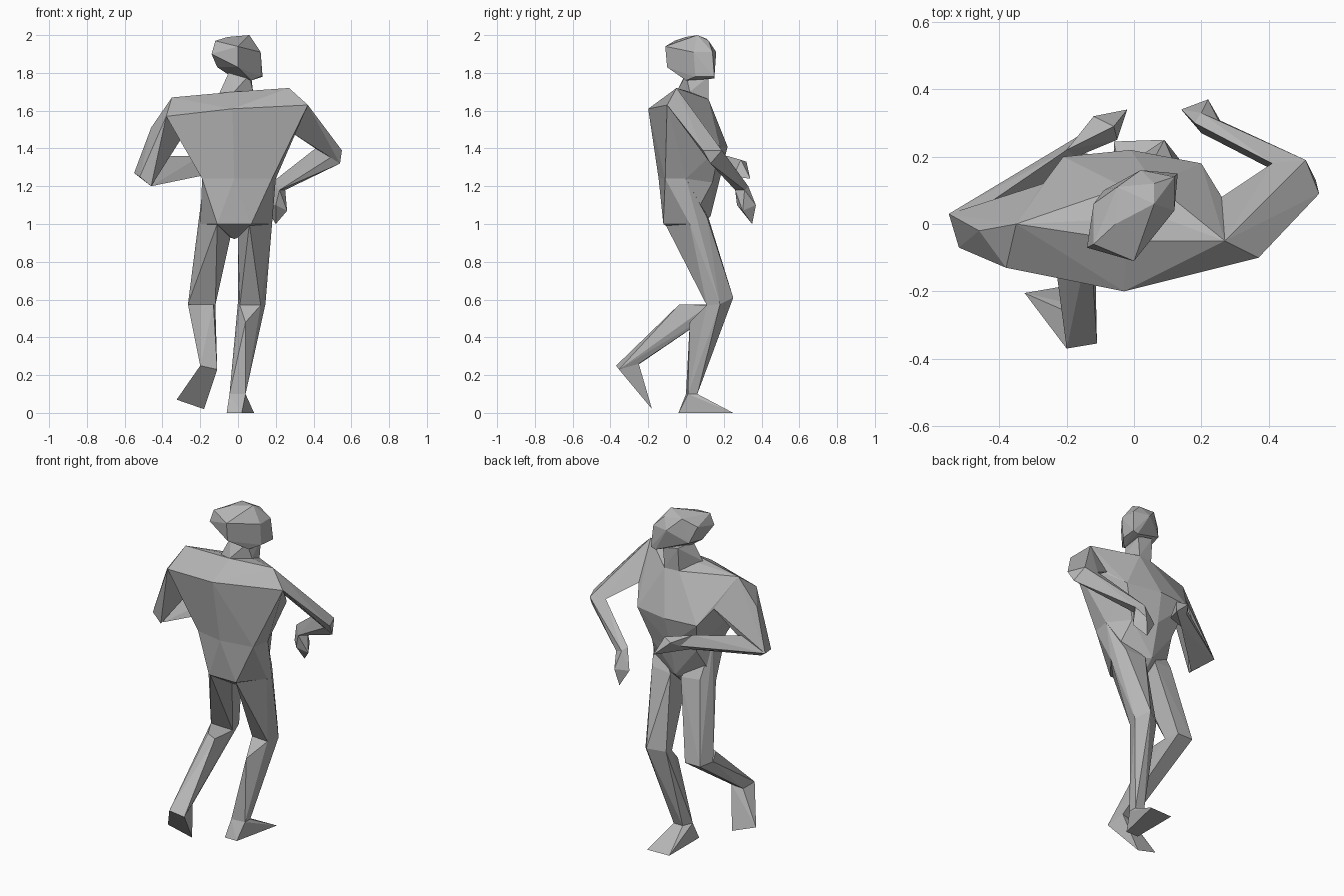
import bpy
import bmesh
from mathutils import Vector

default_cube = bpy.data.objects.get("Cube")
if default_cube:
    bpy.data.objects.remove(default_cube, do_unlink=True)


def make_material(name, value):
    material = bpy.data.materials.new(name)
    material.use_nodes = True
    colour = (value, value, value, 1)
    material.diffuse_color = colour
    shader = material.node_tree.nodes["Principled BSDF"]
    shader.inputs["Base Color"].default_value = colour
    shader.inputs["Roughness"].default_value = 0.8
    return material


clay = make_material("plain grey", 0.47)


def faceted(name, *sections):
    """Skin a low-poly body part around its joint sections."""
    bm = bmesh.new()
    for section in sections:
        for point in section:
            bm.verts.new(Vector(point))
    bmesh.ops.remove_doubles(bm, verts=bm.verts[:], dist=0.002)
    hull = bmesh.ops.convex_hull(bm, input=bm.verts[:])
    loose = [v for v in hull["geom_interior"] if isinstance(v, bmesh.types.BMVert)]
    bmesh.ops.delete(bm, geom=loose, context="VERTS")
    bmesh.ops.dissolve_limit(bm, angle_limit=0.05, verts=bm.verts[:], edges=bm.edges[:])
    bmesh.ops.recalc_face_normals(bm, faces=bm.faces[:])
    mesh = bpy.data.meshes.new(name)
    bm.to_mesh(mesh)
    bm.free()
    mesh.materials.append(clay)
    part = bpy.data.objects.new(name, mesh)
    bpy.context.scene.collection.objects.link(part)
    return part


def limb(names, joints):
    """Chain of segments; neighbours share the joint between them."""
    for name, start, end in zip(names, joints, joints[1:]):
        faceted(name, start, end)


# Shared torso sections
right_shoulder = [(-.35, 0, 1.67), (-.38, -.13, 1.57), (-.27, .12, 1.5)]
left_shoulder = [(.27, -.05, 1.72), (.37, -.1, 1.63), (.26, .08, 1.5)]
upper_back = [(-.03, -.2, 1.61)]
chest_front = [(-.01, .22, 1.41), (.2, .18, 1.41), (-.21, .2, 1.41)]
collar = [(-.1, -.02, 1.69), (.08, .02, 1.7), (.06, .12, 1.66), (-.03, .11, 1.66),
          (-.02, -.05, 1.7)]
right_flank = [(-.18, 0, 1.24)]
left_flank = [(.2, 0, 1.24)]
waist = right_flank + left_flank + [
    (-.02, -.145, 1.24), (-.19, -.11, 1.24), (.18, -.11, 1.24),
    (-.02, .18, 1.24), (.13, .14, 1.22), (-.16, .13, 1.22)]
pelvis = [(-.11, -.12, 1), (.07, -.12, 1), (-.2, 0, 1), (.18, .02, 1),
          (-.02, .13, 1.04), (-.02, 0, .92)]

faceted("chest", right_shoulder, left_shoulder, upper_back, chest_front, collar, waist)
faceted("abdomen", waist, pelvis)

# Neck and turned head
jaw_base = [(-.05, 0, 1.8), (.06, 0, 1.79), (.07, .12, 1.78), (-.03, .12, 1.8)]
faceted("neck", collar, jaw_base)
crown = [(-.055, 0, 1.99), (.06, .06, 2), (-.05, .11, 1.98), (.06, .12, 1.97),
         (-.12, -.06, 1.97)]
brow = [(0, -.11, 1.94), (-.14, -.07, 1.9), (-.12, .06, 1.93),
        (.12, .04, 1.91), (.02, .16, 1.91), (.12, .14, 1.91)]
jaw = [(0, -.1, 1.83), (-.11, 0, 1.83), (-.09, .1, 1.84), (.12, .05, 1.78),
       (.13, .15, 1.78), (.1, .15, 1.77), (-.05, .02, 1.79), (.07, 0, 1.76)]
faceted("head", crown, brow, jaw)

# Left arm, elbow out with the hand hanging
limb(["left_upper_arm", "left_forearm", "left_hand"], [
    left_shoulder,
    [(.51, .19, 1.39), (.55, .09, 1.39), (.54, .13, 1.32), (.41, .18, 1.4)],
    [(.18, .3, 1.22), (.22, .26, 1.18), (.25, .31, 1.18), (.2, .33, 1.2)],
    [(.26, .3, 1.07), (.22, .37, 1.1), (.14, .34, 1.1),
     (.2, .35, 1), (.2, .27, 1.1)],
])

# Right arm, folded across the belly
limb(["right_upper_arm"], [
    right_shoulder + [(-.46, -.02, 1.51)],
    [(-.55, .03, 1.27), (-.52, -.07, 1.25), (-.46, -.08, 1.2), (-.46, .04, 1.27)],
])
limb(["right_forearm", "right_hand"], [
    [(-.55, .03, 1.27), (-.46, -.06, 1.2), (-.42, .07, 1.36)],
    [(-.2, .22, 1.36), (-.17, .2, 1.26), (-.15, .27, 1.3)],
    [(-.12, .32, 1.33), (-.02, .34, 1.24), (-.05, .25, 1.25), (-.06, .29, 1.34)],
])

# Left leg, planted
left_knee = [(0, .19, .59), (.145, .18, .575), (.09, .25, .61), (.12, .11, .57),
             (.01, .12, .57)]
left_ankle = [(-.045, 0, .1), (.04, .01, .1), (.04, .06, .1), (-.02, .06, .1)]
left_sole = [(-.06, -.04, 0), (.02, -.04, 0), (.085, .25, 0), (-.06, .245, 0)]
faceted("left_thigh", left_knee, left_flank,
        [(.18, .02, 1), (.06, -.11, 1), (0, 0, .93), (.02, .12, 1.03), (.15, .11, 1.04)])
faceted("left_shin", left_knee, [(.04, .02, .48)], left_ankle)
faceted("left_foot", left_ankle, left_sole)

# Right leg, kicked back
right_knee = [(-.265, .12, .575), (-.12, .12, .57), (-.24, .21, .57), (-.14, .21, .57)]
right_ankle = [(-.2, -.37, .25), (-.11, -.355, .23), (-.13, -.25, .26), (-.2, -.26, .25)]
right_toes = [(-.325, -.205, .07), (-.18, -.18, .02)]
faceted("right_thigh", right_knee, right_flank,
        [(-.2, 0, 1), (-.11, -.11, 1), (-.04, 0, .93), (-.05, .12, 1.03), (-.17, .11, 1.04)])
faceted("right_shin", right_knee, [(-.2, 0, .575), (-.13, -.035, .575)], right_ankle)
faceted("right_foot", right_ankle, right_toes)
